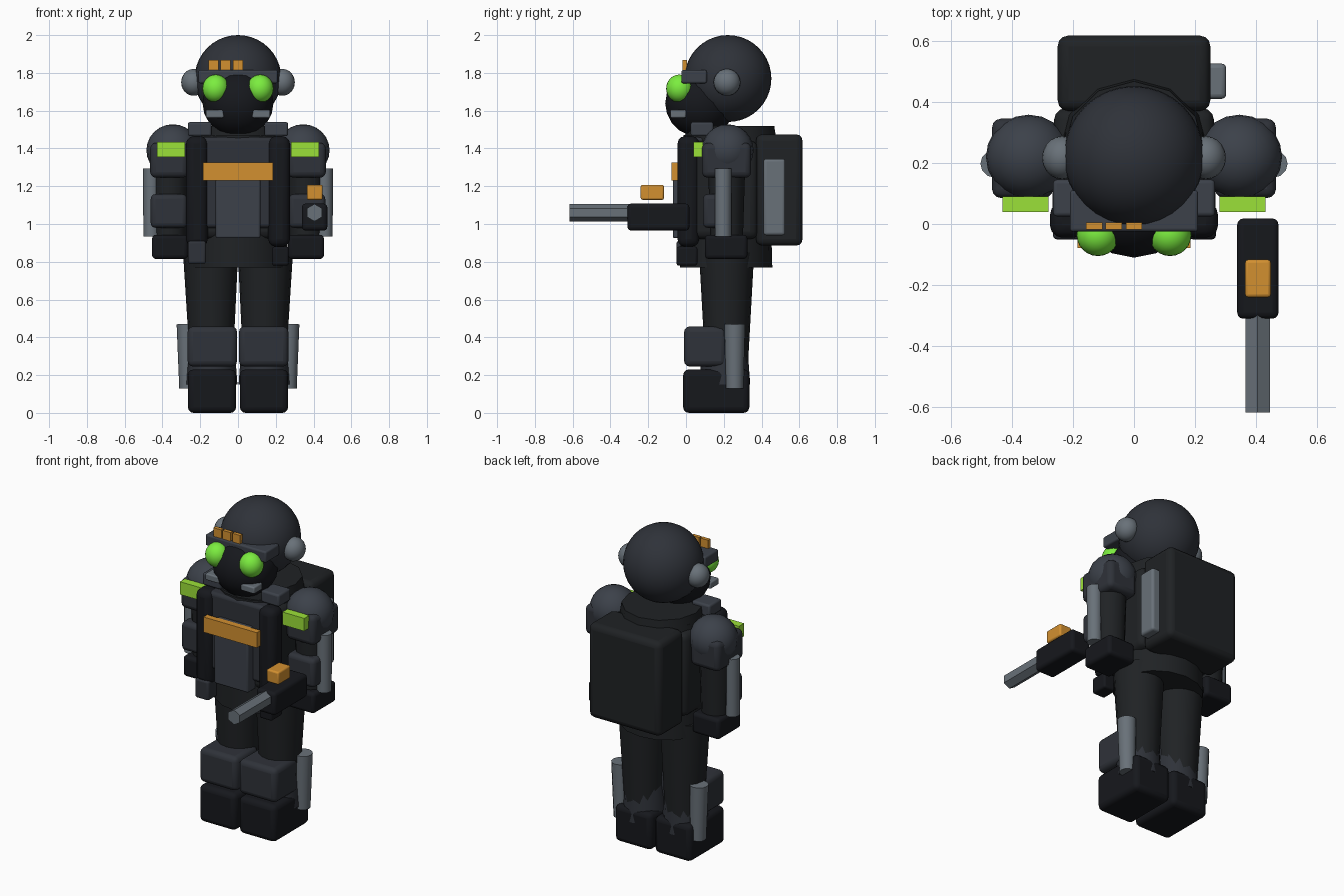
import bpy, math
from mathutils import Vector

if "Cube" in bpy.data.objects:
    bpy.data.objects.remove(bpy.data.objects["Cube"])


def material(name, r, g, b):
    m = bpy.data.materials.new(name)
    m.diffuse_color = (r, g, b, 1)
    m.use_nodes = True
    m.node_tree.nodes["Principled BSDF"].inputs["Base Color"].default_value = m.diffuse_color
    return m


BLACK = material("black_rubber", 0.008, 0.009, 0.012)
CLOTH = material("dark_cloth", 0.014, 0.016, 0.018)
ARMOUR = material("slate_armour", 0.028, 0.032, 0.041)
PLATE = material("light_slate", 0.045, 0.053, 0.068)
STEEL = material("steel", 0.14, 0.165, 0.19)
EYE = material("eye_green", 0.20, 0.85, 0.05)
STRIPE = material("stripe_green", 0.33, 0.75, 0.04)
ORANGE = material("orange", 0.65, 0.28, 0.03)


def finish(name, mat):
    o = bpy.context.object
    o.name = name
    o.data.materials.append(mat)
    bpy.ops.object.shade_smooth_by_angle(angle=math.radians(40))
    return o


def box(name, mat, x, y, z, bevel=0.0):
    """Box from (min, max) ranges, with optional rounded edges."""
    bpy.ops.mesh.primitive_cube_add(size=1, location=[sum(r) / 2 for r in (x, y, z)])
    bpy.context.object.scale = [r[1] - r[0] for r in (x, y, z)]
    bpy.ops.object.transform_apply(location=False, rotation=False, scale=True)
    o = finish(name, mat)
    if bevel:
        b = o.modifiers.new("round", "BEVEL")
        b.width, b.segments = bevel, 3
    return o


def ball(name, mat, loc, radii, seg=24, rings=14):
    bpy.ops.mesh.primitive_uv_sphere_add(segments=seg, ring_count=rings, radius=1, location=loc)
    bpy.context.object.scale = radii
    bpy.ops.object.transform_apply(location=False, rotation=False, scale=True)
    return finish(name, mat)


def rod(name, mat, a, b, r1, r2, sides=12, sx=1.0):
    """Tapered cylinder from point a to point b."""
    a, b = Vector(a), Vector(b)
    d = b - a
    bpy.ops.mesh.primitive_cone_add(vertices=sides, radius1=r1, radius2=r2, depth=d.length,
                                    location=(a + b) / 2,
                                    rotation=d.to_track_quat('Z', 'Y').to_euler())
    bpy.context.object.scale.x = sx
    return finish(name, mat)


def span(s, a, b):
    """Mirror an x range to side s."""
    return tuple(sorted((s * a, s * b)))


# Head
ball("helmet", ARMOUR, (0, 0.222, 1.77), (0.23, 0.23, 0.23), 32, 20)
ball("face_mask", BLACK, (0, 0.075, 1.64), (0.188, 0.185, 0.18), 16, 10)
box("brow_plate", PLATE, (-0.21, 0.21), (-0.025, 0.11), (1.745, 1.815), 0.01)
for i, x in enumerate((-0.13, -0.066, 0.0)):
    box(f"brow_light_{i + 1}", ORANGE, (x - 0.027, x + 0.027), (-0.018, 0.005), (1.812, 1.868))

# Torso and skirt
rod("torso_core", CLOTH, (0, 0.212, 0.77), (0, 0.212, 1.47), 0.245, 0.225, 16, 1.08)
box("torso_vest", CLOTH, (-0.262, 0.262), (0.0, 0.38), (0.92, 1.44), 0.04)
rod("collar", CLOTH, (0, 0.235, 1.40), (0, 0.235, 1.52), 0.25, 0.232, 12)
box("chest_plate", ARMOUR, (-0.20, 0.20), (-0.02, 0.1), (0.98, 1.46), 0.02)
box("belly_panel", PLATE, (-0.118, 0.118), (-0.07, 0.02), (0.925, 1.325), 0.01)
box("chest_band", ORANGE, (-0.185, 0.185), (-0.078, -0.04), (1.23, 1.325))

# Backpack with side canister
box("backpack", CLOTH, (-0.25, 0.25), (0.37, 0.617), (0.885, 1.475), 0.035)
box("backpack_canister", STEEL, (0.23, 0.302), (0.41, 0.525), (0.94, 1.345), 0.015)

# Belt pouches, uneven on purpose
box("left_belt_pouch", ARMOUR, (-0.265, -0.17), (-0.05, 0.06), (0.79, 0.91), 0.012)
box("right_belt_pouch", BLACK, (0.18, 0.268), (-0.05, 0.06), (0.78, 0.88), 0.012)

# Paired parts
for s, side in ((-1, "left"), (1, "right")):
    # head details
    ball(f"{side}_eye", EYE, (s * 0.118, -0.035, 1.717), (0.07, 0.07, 0.074))
    ball(f"{side}_ear_cup", STEEL, (s * 0.235, 0.217, 1.75), (0.066, 0.071, 0.071), 20, 12)
    box(f"{side}_mask_vent", STEEL, span(s, 0.075, 0.17), (-0.083, 0.0), (1.562, 1.604), 0.008)
    # harness
    box(f"{side}_collar_block", PLATE, span(s, 0.14, 0.265), (0.025, 0.145), (1.465, 1.54), 0.012)
    box(f"{side}_harness_strap", BLACK, span(s, 0.16, 0.275), (-0.045, 0.07), (0.88, 1.465), 0.04)
    # arm
    ball(f"{side}_shoulder", PLATE, (s * 0.345, 0.22, 1.39), (0.14, 0.138, 0.138), 20, 12)
    box(f"{side}_shoulder_pad", ARMOUR, span(s, 0.265, 0.465), (0.085, 0.345), (1.245, 1.43), 0.03)
    box(f"{side}_shoulder_stripe", STRIPE, span(s, 0.28, 0.43), (0.04, 0.09), (1.355, 1.435))
    rod(f"{side}_arm", CLOTH, (s * 0.36, 0.215, 0.88), (s * 0.36, 0.215, 1.36), 0.085, 0.1, 12)
    box(f"{side}_forearm_pad", ARMOUR, span(s, 0.27, 0.462), (0.09, 0.24), (0.98, 1.158), 0.025)
    box(f"{side}_glove", BLACK, span(s, 0.265, 0.455), (0.1, 0.325), (0.815, 0.943), 0.02)
    rod(f"{side}_arm_strut", STEEL, (s * 0.458, 0.197, 0.935), (s * 0.458, 0.197, 1.295), 0.043, 0.045)
    # leg
    rod(f"{side}_leg", CLOTH, (s * 0.14, 0.215, 0.2), (s * 0.145, 0.215, 0.85), 0.11, 0.146, 16)
    rod(f"{side}_shin", ARMOUR, (s * 0.138, 0.205, 0.15), (s * 0.138, 0.205, 0.42), 0.135, 0.115, 12)
    box(f"{side}_knee_pad", ARMOUR, span(s, 0.005, 0.267), (-0.01, 0.215), (0.245, 0.458), 0.03)
    box(f"{side}_boot", BLACK, span(s, 0.01, 0.265), (-0.015, 0.335), (0.0, 0.23), 0.03)
    rod(f"{side}_shin_strut", STEEL, (s * 0.265, 0.258, 0.13), (s * 0.27, 0.258, 0.47), 0.046, 0.055)

# Blaster
box("blaster_body", BLACK, (0.338, 0.473), (-0.31, 0.018), (0.965, 1.108), 0.02)
rod("blaster_barrel", STEEL, (0.405, -0.25, 1.06), (0.405, -0.618, 1.06), 0.046, 0.046, 6)
box("blaster_sight", ORANGE, (0.364, 0.448), (-0.24, -0.117), (1.128, 1.207), 0.01)
